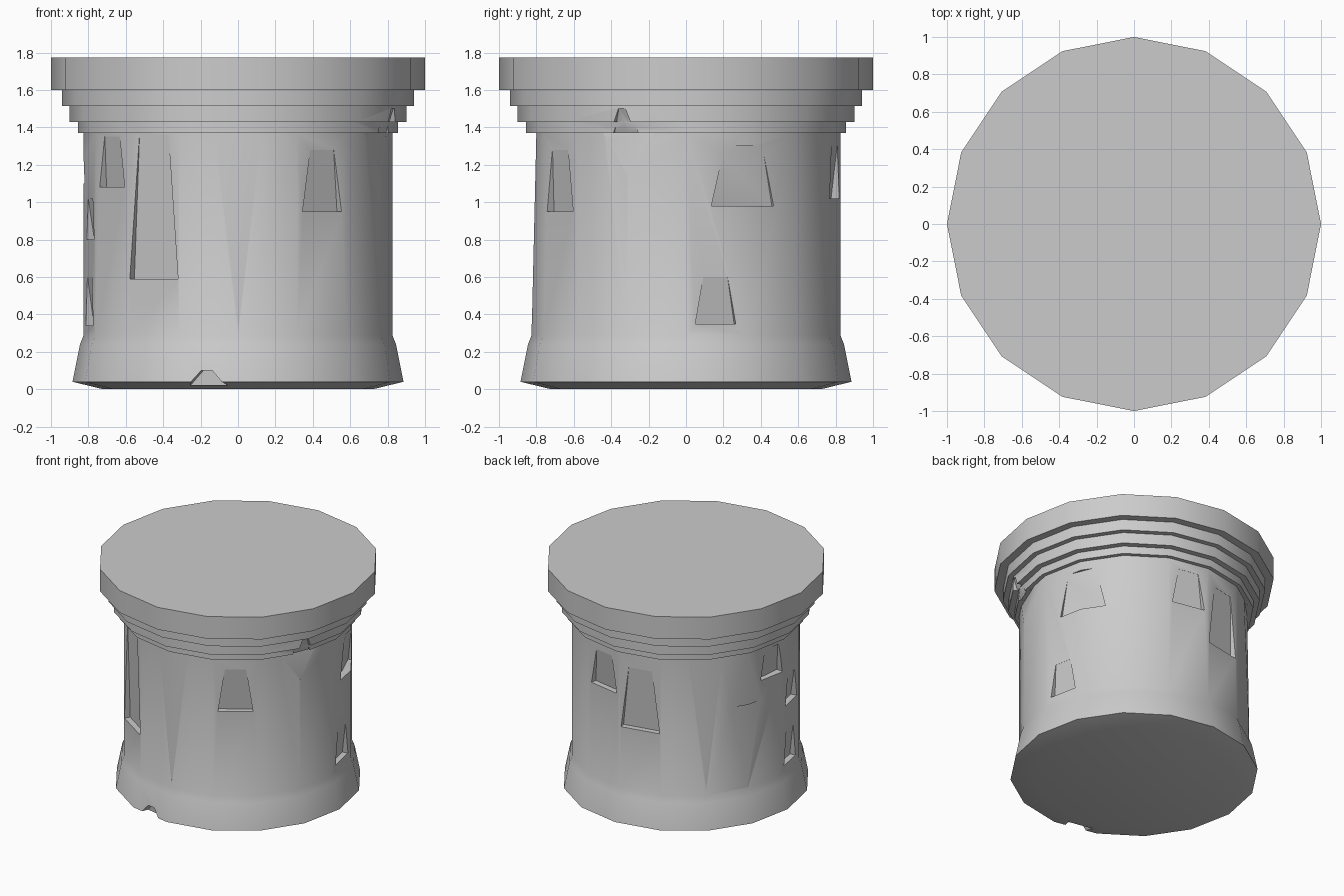
import bpy, bmesh
from math import radians, cos, sin, pi

if "Cube" in bpy.data.objects:
    bpy.data.objects.remove(bpy.data.objects["Cube"])

SIDES = 16


def new_object(name, bm):
    bmesh.ops.recalc_face_normals(bm, faces=bm.faces)
    mesh = bpy.data.meshes.new(name)
    bm.to_mesh(mesh)
    bm.free()
    ob = bpy.data.objects.new(name, mesh)
    bpy.context.collection.objects.link(ob)
    return ob


def lathe(name, profile):
    """Closed 16-sided solid turned around z from (radius, height) points."""
    bm = bmesh.new()
    rings = [[bm.verts.new((r * cos(2 * pi * k / SIDES), r * sin(2 * pi * k / SIDES), z))
              for k in range(SIDES)] for r, z in profile]
    for a, b in zip(rings, rings[1:]):
        for k in range(SIDES):
            n = (k + 1) % SIDES
            bm.faces.new((a[k], a[n], b[n], b[k]))
    bm.faces.new(rings[0][::-1])
    bm.faces.new(rings[-1])
    return new_object(name, bm)


def chip(target, angle, z0, z1, w0, w1, r0, r1):
    """Cut a tapered flake: inner face has radius r0 at z0 and r1 at z1."""
    a = radians(angle)
    bm = bmesh.new()
    vs = []
    for z, w, r in ((z0, w0, r0), (z1, w1, r1)):
        for rad, side in ((r, -1), (1.1, -1), (1.1, 1), (r, 1)):
            t = side * w / 2
            vs.append(bm.verts.new((rad * cos(a) - t * sin(a), rad * sin(a) + t * cos(a), z)))
    for f in ((0, 1, 2, 3), (4, 5, 6, 7), (0, 1, 5, 4), (1, 2, 6, 5), (2, 3, 7, 6), (3, 0, 4, 7)):
        bm.faces.new([vs[i] for i in f])
    cutter = new_object("chip_cutter", bm)
    cutter.hide_render = True
    mod = target.modifiers.new("chip", 'BOOLEAN')
    mod.operation, mod.solver, mod.object = 'DIFFERENCE', 'EXACT', cutter
    bpy.context.view_layer.objects.active = target
    bpy.ops.object.modifier_apply(modifier=mod.name)
    bpy.data.objects.remove(cutter)


# Whole turned pillar: foot, shaft, stepped cornice, top slab
pillar = lathe("stone_pillar", [
    (0.72, 0), (0.885, 0.04), (0.845, 0.24), (0.825, 0.29), (0.825, 1.37),
    (0.855, 1.37), (0.855, 1.43), (0.90, 1.43), (0.90, 1.515),
    (0.94, 1.515), (0.94, 1.60), (1.0, 1.60), (1.0, 1.775)])

# Flakes with a ledge at the bottom, fading out upward
for angle, z0, z1, w in ((-56.25, 0.95, 1.28, 0.25), (-123.75, 0.59, 1.36, 0.31),
                         (-146.25, 1.08, 1.35, 0.24), (22.5, 0.98, 1.30, 0.36),
                         (11.25, 0.35, 0.60, 0.22), (101.25, 0.77, 1.25, 0.30),
                         (78.75, 1.02, 1.30, 0.26), (174, 1.10, 1.33, 0.22),
                         (193, 0.80, 1.02, 0.20), (191.25, 0.34, 0.60, 0.20)):
    chip(pillar, angle, z0, z1, w, w * 0.6, 0.765, 0.808)

# Long worn edges running down the shaft
for angle, z0, z1, top in ((-90, 0.35, 1.369, 0.80), (-22.5, 1.15, 1.369, 0.795),
                           (135, 0.40, 1.369, 0.80), (157.5, 0.32, 0.95, 0.80)):
    chip(pillar, angle, z0, z1, 0.02, 0.3, 0.824, top)

# Broken notches in the foot and in the lower cornice
chip(pillar, -101.25, -0.1, 0.10, 0.42, 0.06, 0.78, 0.80)
chip(pillar, -22.5, 1.35, 1.50, 0.16, 0.04, 0.815, 0.89)

bpy.ops.object.select_all(action='DESELECT')
pillar.select_set(True)
bpy.context.view_layer.objects.active = pillar
bpy.ops.object.shade_smooth_by_angle(angle=radians(35))
